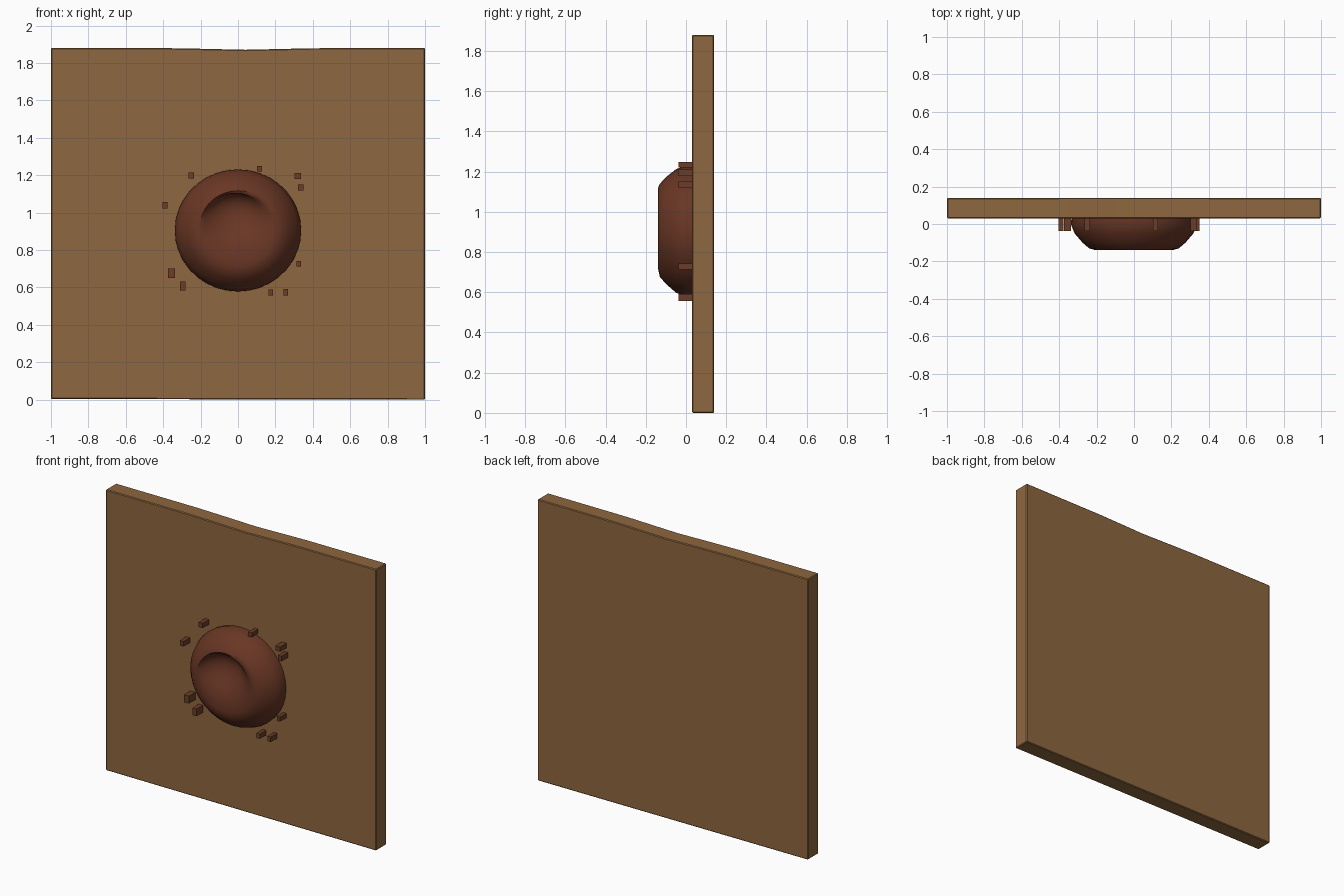
import bpy, bmesh, math
from mathutils import Vector

if "Cube" in bpy.data.objects:
    bpy.data.objects.remove(bpy.data.objects["Cube"])


def material(name, rgb):
    m = bpy.data.materials.new(name)
    m.diffuse_color = (*rgb, 1)
    m.use_nodes = True
    m.node_tree.nodes["Principled BSDF"].inputs["Base Color"].default_value = m.diffuse_color
    return m


TAN = material("tan_wood", (0.27, 0.135, 0.05))
BROWN = material("dark_brown", (0.14, 0.037, 0.018))
CHIP = material("chip_brown", (0.15, 0.048, 0.02))


def finish(bm, name, mat, smooth=None):
    bmesh.ops.recalc_face_normals(bm, faces=bm.faces)
    me = bpy.data.meshes.new(name)
    bm.to_mesh(me)
    bm.free()
    ob = bpy.data.objects.new(name, me)
    bpy.context.collection.objects.link(ob)
    me.materials.append(mat)
    if smooth:
        bpy.ops.object.select_all(action='DESELECT')
        ob.select_set(True)
        bpy.context.view_layer.objects.active = ob
        bpy.ops.object.shade_smooth_by_angle(angle=math.radians(smooth))
    return ob


def box(bm, x, y, z, sx, sy, sz):
    verts = bmesh.ops.create_cube(bm, size=1)["verts"]
    for v in verts:
        v.co = Vector((x + v.co.x * sx, y + v.co.y * sy, z + v.co.z * sz))


# Wall panel, with slightly worn top and bottom edges
bm = bmesh.new()
box(bm, 0, 0.085, 0.941, 2.0, 0.11, 1.874)
bmesh.ops.bevel(bm, geom=list(bm.edges), offset=0.005, segments=1, affect='EDGES')
for x in (-0.4, -0.2, 0.04, 0.25, 0.4):
    bmesh.ops.bisect_plane(bm, geom=bm.verts[:] + bm.edges[:] + bm.faces[:],
                           plane_co=(x, 0, 0), plane_no=(1, 0, 0))
for v in bm.verts:
    dip = max(0, 1 - abs(v.co.x - 0.04) / 0.4)
    if v.co.z > 1.8:
        v.co.z += 0.002 - 0.009 * dip
    else:
        v.co.z -= 0.004 * (v.co.x + 1) / 2
finish(bm, "wall_panel", TAN, 30)

# Round knob: rings of (radius, y, centre x, centre z), ending in an off-centre dent
rings = [(0.333, 0.045, 0, 0.905), (0.338, 0.00, 0, 0.905), (0.318, -0.05, 0, 0.905),
         (0.275, -0.10, 0, 0.907), (0.24, -0.13, 0, 0.908), (0.205, -0.14, 0, 0.92),
         (0.175, -0.132, -0.01, 0.955), (0.14, -0.11, -0.015, 0.985),
         (0.095, -0.08, -0.015, 1.0), (0.045, -0.062, -0.01, 1.01)]
N = 36
bm = bmesh.new()
loops = []
for r, y, cx, cz in rings:
    zs = 0.965 if r > 0.2 else 0.85
    loops.append([bm.verts.new((cx + r * math.cos(2 * math.pi * i / N), y,
                                cz + zs * r * math.sin(2 * math.pi * i / N)))
                  for i in range(N)])
for a, b in zip(loops, loops[1:]):
    for i in range(N):
        j = (i + 1) % N
        bm.faces.new((a[i], a[j], b[j], b[i]))
tip = bm.verts.new((-0.01, -0.056, 1.01))
for i in range(N):
    bm.faces.new((loops[-1][i], loops[-1][(i + 1) % N], tip))
bm.faces.new(loops[0])
finish(bm, "dented_knob", BROWN, 50)

# Loose chips around the knob: x, z, width, height
chips = [(-0.25, 1.20, 0.03, 0.032), (0.115, 1.235, 0.026, 0.028),
         (0.32, 1.195, 0.034, 0.032), (0.335, 1.135, 0.028, 0.034),
         (-0.39, 1.04, 0.028, 0.034), (-0.355, 0.677, 0.036, 0.05),
         (-0.295, 0.607, 0.03, 0.048), (0.175, 0.573, 0.025, 0.032),
         (0.256, 0.574, 0.024, 0.034), (0.325, 0.727, 0.023, 0.03)]
for n, (x, z, w, h) in enumerate(chips):
    bm = bmesh.new()
    box(bm, x, 0.0, z, w, 0.075, h)
    finish(bm, f"chip_{n + 1}", CHIP)
